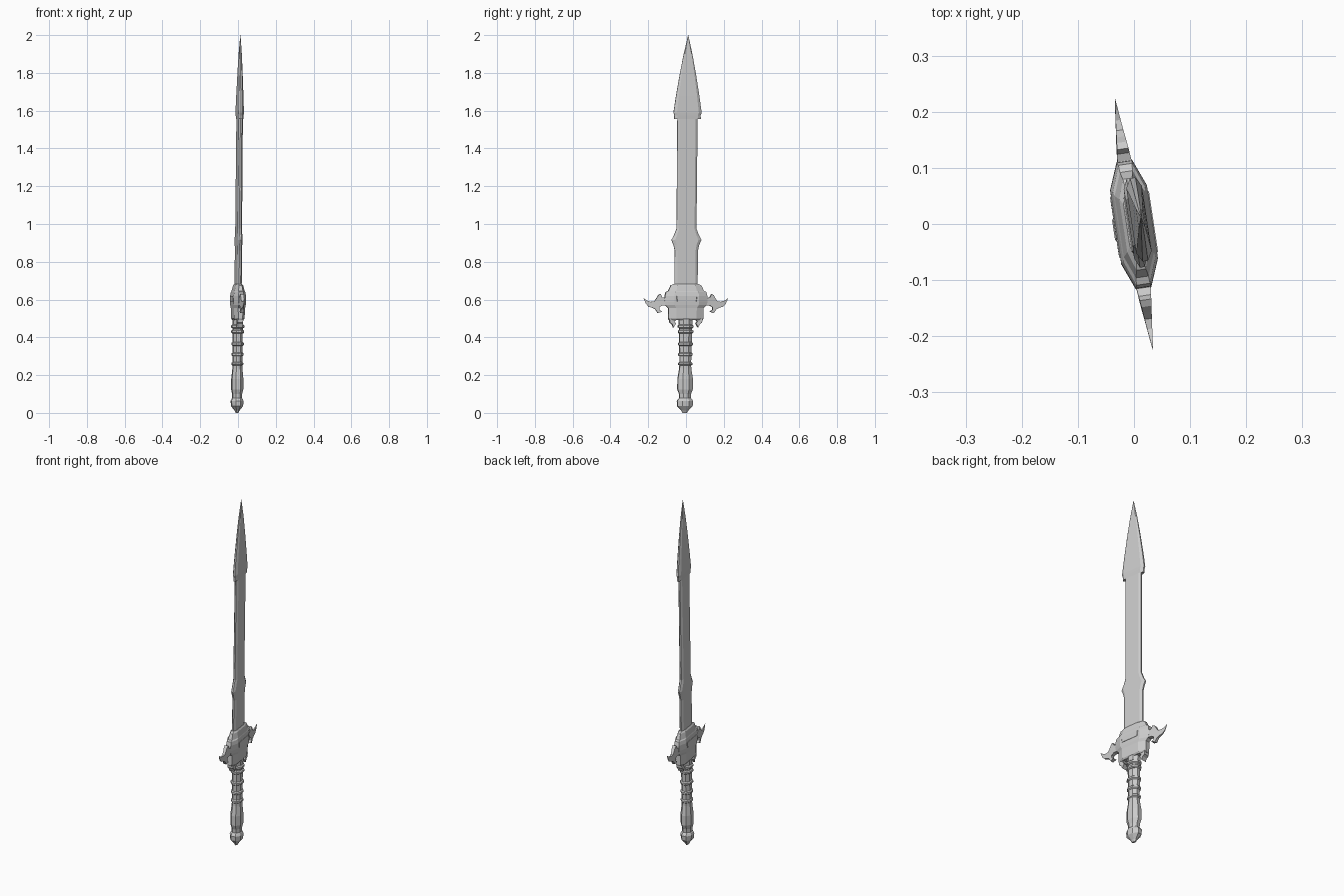
import bpy, bmesh
from math import sin, cos, pi, radians

YAW = radians(8.6)


def place(t, w, z):
    """Sword space (thickness, width, height) to world: slight yaw and lean."""
    return (t * cos(YAW) - w * sin(YAW) + 0.009 * (z - 0.6),
            t * sin(YAW) + w * cos(YAW) + 0.009 * (z - 0.7), z)


def finish(name, bm):
    bmesh.ops.remove_doubles(bm, verts=bm.verts, dist=0.0002)
    bmesh.ops.recalc_face_normals(bm, faces=bm.faces)
    me = bpy.data.meshes.new(name)
    bm.to_mesh(me)
    bm.free()
    ob = bpy.data.objects.new(name, me)
    bpy.context.collection.objects.link(ob)
    return ob


def loft(name, loops):
    """Skin a stack of closed loops and cap both ends."""
    bm = bmesh.new()
    rings = [[bm.verts.new(place(*p)) for p in loop] for loop in loops]
    n = len(rings[0])
    for a, b in zip(rings, rings[1:]):
        for i in range(n):
            bm.faces.new((a[i], a[(i + 1) % n], b[(i + 1) % n], b[i]))
    bm.faces.new(rings[0])
    bm.faces.new(rings[-1])
    return finish(name, bm)


def slab(z, w, flat, t, edge):
    """Flat-faced cross-section with bevelled edges."""
    return [(t, -flat, z), (t, flat, z), (edge, w, z), (-edge, w, z),
            (-t, flat, z), (-t, -flat, z), (-edge, -w, z), (edge, -w, z)]


def octagon(z, w, t):
    k = 1 / cos(pi / 8)
    return [(t * k * cos(pi / 8 + i * pi / 4), w * k * sin(pi / 8 + i * pi / 4), z)
            for i in range(8)]


def plate(name, outline, thick, side):
    """Flat outline in width/height, thickness varying along its width."""
    return loft(name, [[(s * thick(w), side * w, z) for w, z in outline]
                       for s in (-1, 1)])


# Blade: waisted shoulders, straight run, barbed spear tip
blade = [(0.62, 0.062, 0.012), (0.86, 0.062, 0.012), (0.89, 0.069, 0.012),
         (0.915, 0.080, 0.012), (0.94, 0.067, 0.012), (0.975, 0.053, 0.012),
         (1.562, 0.054, 0.011), (1.555, 0.071, 0.011), (1.575, 0.070, 0.013),
         (1.59, 0.075, 0.014), (1.68, 0.062, 0.012), (1.80, 0.042, 0.009),
         (1.90, 0.023, 0.006), (2.0, 0.0006, 0.0006)]
loft("blade", [slab(z, w, w * 0.78, t, t * 0.35) for z, w, t in blade])

# Guard body
guard = [(0.492, 0.090, 0.022), (0.50, 0.094, 0.028), (0.555, 0.094, 0.030),
         (0.57, 0.110, 0.032), (0.59, 0.115, 0.033), (0.62, 0.113, 0.033),
         (0.640, 0.108, 0.029), (0.645, 0.095, 0.027), (0.675, 0.082, 0.020),
         (0.683, 0.065, 0.014)]
loft("guard_body", [slab(z, w, w * 0.58, t, t * 0.42) for z, w, t in guard])

# Raised band across both faces of the guard
for s, label in ((1, "front"), (-1, "back")):
    loft("guard_band_" + label,
         [[(s * 0.030, -w, z), (s * 0.030, w, z), (s * 0.035, w * 0.9, z),
           (s * 0.035, -w * 0.9, z)] for z, w in ((0.59, 0.055), (0.62, 0.06))])

# Guard wings with upper and lower spikes, and small hooks underneath
wing = [(0.09, 0.615), (0.115, 0.608), (0.128, 0.612), (0.136, 0.630),
        (0.148, 0.624), (0.158, 0.606), (0.170, 0.590), (0.188, 0.588),
        (0.207, 0.594), (0.227, 0.608), (0.214, 0.578), (0.198, 0.562),
        (0.178, 0.556), (0.163, 0.548), (0.150, 0.528), (0.128, 0.536),
        (0.143, 0.546), (0.143, 0.560), (0.128, 0.568), (0.09, 0.568)]
hook = [(0.045, 0.50), (0.088, 0.50), (0.086, 0.478), (0.074, 0.470),
        (0.066, 0.452), (0.053, 0.474), (0.062, 0.484)]
for side, label in ((1, "right"), (-1, "left")):
    plate("guard_wing_" + label, wing,
          lambda w: 0.0155 * (1 - (w - 0.09) / 0.139), side)
    plate("guard_hook_" + label, hook, lambda w: 0.016, side)

# Grip
grip = [(0.07, 0.029, 0.024), (0.10, 0.031, 0.025), (0.125, 0.040, 0.030),
        (0.18, 0.040, 0.030), (0.235, 0.031, 0.025), (0.26, 0.030, 0.024),
        (0.45, 0.034, 0.025), (0.50, 0.037, 0.026)]
loft("grip", [octagon(*g) for g in grip])

# Grip rings
for i, z in enumerate((0.26, 0.31, 0.365, 0.43, 0.458)):
    w = 0.036 + 0.02 * (z - 0.26)
    loft(f"grip_ring_{i + 1}",
         [octagon(z + dz, w - c, w - 0.007 - c)
          for dz, c in ((-0.010, 0.006), (-0.005, 0), (0.005, 0), (0.010, 0.006))])

# Pommel
pommel = [(0.0, 0.012, 0.006), (0.012, 0.018, 0.012), (0.036, 0.040, 0.030),
          (0.063, 0.042, 0.032), (0.073, 0.036, 0.028), (0.08, 0.028, 0.023)]
loft("pommel", [octagon(*p) for p in pommel])
